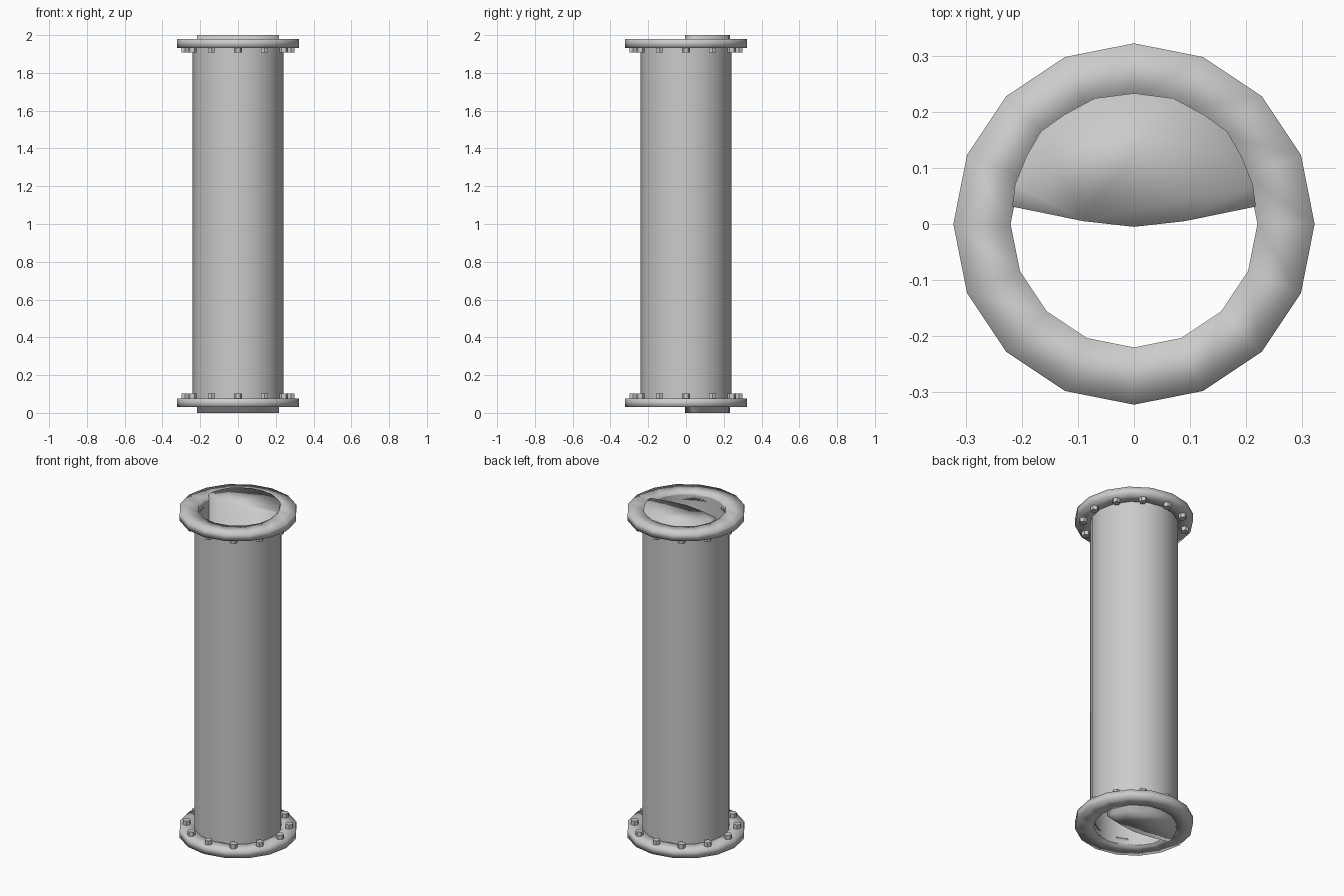
import bpy, bmesh
from math import cos, sin, pi

if "Cube" in bpy.data.objects:
    bpy.data.objects.remove(bpy.data.objects["Cube"])

SIDES = 16


def finish(bm, name, angle=None):
    bmesh.ops.recalc_face_normals(bm, faces=bm.faces)
    mesh = bpy.data.meshes.new(name)
    bm.to_mesh(mesh)
    bm.free()
    ob = bpy.data.objects.new(name, mesh)
    bpy.context.collection.objects.link(ob)
    bpy.context.view_layer.objects.active = ob
    ob.select_set(True)
    if angle is None:
        bpy.ops.object.shade_smooth()
    elif angle > 0:
        bpy.ops.object.shade_smooth_by_angle(angle=angle)
    ob.select_set(False)
    return ob


def tube(name, r_in, r_out, z0, z1, angle=None):
    # Rectangular profile swept around z
    bm = bmesh.new()
    rings = []
    for i in range(SIDES):
        a = 2 * pi * i / SIDES
        rings.append([bm.verts.new((r * cos(a), r * sin(a), z))
                      for r, z in ((r_in, z0), (r_out, z0), (r_out, z1), (r_in, z1))])
    for i in range(SIDES):
        p, q = rings[i], rings[(i + 1) % SIDES]
        for j in range(4):
            k = (j + 1) % 4
            bm.faces.new((p[j], q[j], q[k], p[k]))
    return finish(bm, name, angle)


def bolt(name, angle, z):
    bm = bmesh.new()
    bmesh.ops.create_cone(bm, cap_ends=True, segments=6, radius1=0.022,
                          radius2=0.022, depth=0.027)
    ob = finish(bm, name, 0)
    ob.location = (0.28 * cos(angle), 0.28 * sin(angle), z)
    ob.rotation_euler.z = angle


# Pipe body
tube("pipe_body", 0.22, 0.24, 0.035, 1.965, pi / 6)

# End flanges
tube("bottom_flange", 0.22, 0.322, 0.03, 0.077)
tube("top_flange", 0.22, 0.322, 1.933, 1.98)

# Rings of bolt heads on the inward flange faces
for i in range(12):
    bolt("bottom_bolt", 2 * pi * i / 12, 0.0885)
    bolt("top_bolt", 2 * pi * i / 12, 1.9215)

# Full-length filling in the back half of the bore
half = [(0, -0.005), (0.09, 0.005), (0.217, 0.031), (0.212, 0.07), (0.192, 0.12),
        (0.166, 0.165), (0.124, 0.195), (0.07, 0.224), (0, 0.233)]
outline = half + [(-x, y) for x, y in half[-2:0:-1]]
bm = bmesh.new()
base = bm.faces.new([bm.verts.new((x, y, 0)) for x, y in outline])
ext = bmesh.ops.extrude_face_region(bm, geom=[base], use_keep_orig=True)
for v in ext["geom"]:
    if isinstance(v, bmesh.types.BMVert):
        v.co.z = 2
finish(bm, "bore_filling")
